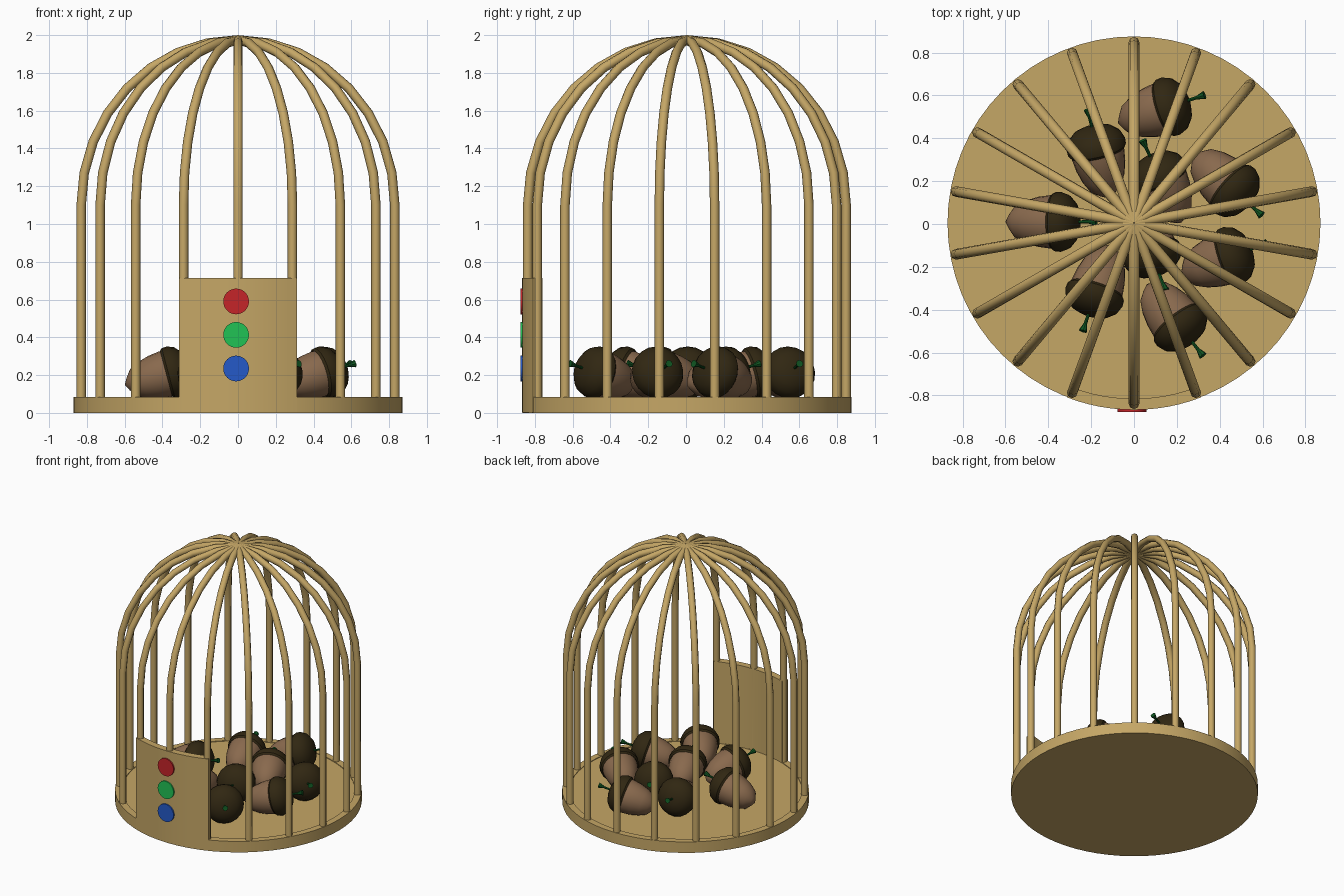
import bpy, bmesh
from math import sin, cos, pi, radians
from mathutils import Matrix, Vector

default = bpy.data.objects.get("Cube")
if default:
    bpy.data.objects.remove(default, do_unlink=True)


def material(name, rgb):
    mat = bpy.data.materials.new(name)
    mat.use_nodes = True
    mat.diffuse_color = (*rgb, 1)
    bsdf = next(n for n in mat.node_tree.nodes if n.type == 'BSDF_PRINCIPLED')
    bsdf.inputs["Base Color"].default_value = (*rgb, 1)
    bsdf.inputs["Roughness"].default_value = 0.7
    return mat


wood = material("pale wood", (0.56, 0.385, 0.133))
nut = material("nut brown", (0.25, 0.142, 0.075))
cap = material("dark cap brown", (0.03, 0.02, 0.006))
leaf = material("stem green", (0.005, 0.09, 0.015))
red = material("button red", (0.56, 0.018, 0.022))
green = material("button green", (0.015, 0.54, 0.09))
blue = material("button blue", (0.018, 0.10, 0.58))

CENTRE = Vector((0, 0.005, 0))


def revolve(name, profile, mat, steps, start=0, sweep=360, closed=False, matrix=None):
    """Spin (radius, height) points about z into a smooth-shaded object."""
    bm = bmesh.new()
    turn = Matrix.Rotation(radians(start), 3, 'Z')
    verts = [bm.verts.new(turn @ Vector((r, 0, z))) for r, z in profile]
    edges = [bm.edges.new(pair) for pair in zip(verts, verts[1:])]
    if closed:
        edges.append(bm.edges.new((verts[-1], verts[0])))
    bmesh.ops.spin(bm, geom=verts + edges, cent=(0, 0, 0), axis=(0, 0, 1),
                   angle=radians(sweep), steps=steps)
    bmesh.ops.remove_doubles(bm, verts=bm.verts, dist=1e-5)
    bmesh.ops.holes_fill(bm, edges=bm.edges, sides=0)
    bmesh.ops.recalc_face_normals(bm, faces=bm.faces)
    mesh = bpy.data.meshes.new(name)
    bm.to_mesh(mesh)
    bm.free()
    mesh.materials.append(mat)
    mesh.shade_smooth()
    mesh.set_sharp_from_angle(angle=radians(35))
    obj = bpy.data.objects.new(name, mesh)
    obj.matrix_world = matrix or Matrix.Translation(CENTRE)
    bpy.context.collection.objects.link(obj)
    return obj


# Round base with a slightly sunken floor
revolve("base", [(0, 0), (0.87, 0), (0.87, 0.085), (0.82, 0.085),
                 (0.82, 0.08), (0, 0.08)], wood, 64)

# Curved front panel, flush with the base rim
revolve("front_panel", [(0.82, 0.002), (0.872, 0.002), (0.872, 0.715), (0.82, 0.715)],
        wood, 12, start=-111, sweep=42, closed=True)

# Round buttons on the panel
for name, mat, z in (("red_button", red, 0.59), ("green_button", green, 0.413),
                     ("blue_button", blue, 0.235)):
    place = Matrix.Translation((-0.01, -0.855, z)) @ Matrix.Rotation(pi / 2, 4, 'X')
    revolve(name, [(0, 0), (0.068, 0), (0.068, 0.021), (0, 0.021)], mat, 32, matrix=place)

# Cage bars: straight uprights bending into a dome
BAR_R, SPRING, RISE, BARS, BENDS = 0.843, 1.1, 0.875, 18, 8
arch = [(BAR_R, 0.07)] + [(BAR_R * cos(i * pi / 2 / BENDS), SPRING + RISE * sin(i * pi / 2 / BENDS))
                          for i in range(BENDS + 1)]
for k in range(BARS):
    a = -pi / 2 + k * 2 * pi / BARS
    curve = bpy.data.curves.new(f"bar_{k + 1}", 'CURVE')
    curve.dimensions = '3D'
    curve.bevel_depth = 0.025
    curve.bevel_resolution = 2
    curve.use_fill_caps = True
    spline = curve.splines.new('POLY')
    spline.points.add(len(arch) - 1)
    for point, (r, z) in zip(spline.points, arch):
        point.co = (r * cos(a), r * sin(a), z, 1)
    curve.materials.append(wood)
    bar = bpy.data.objects.new(f"bar_{k + 1}", curve)
    bar.location = CENTRE
    bpy.context.collection.objects.link(bar)

# Acorns lying on the floor: pointed nut, domed cap, flared stem
NUT = [(0, 0), (0.035, 0.02), (0.075, 0.05), (0.1, 0.1), (0.117, 0.16), (0.125, 0.22), (0.12, 0.27)]
CAP = [(0.118, 0.245), (0.128, 0.228), (0.138, 0.24), (0.14, 0.268), (0.126, 0.305),
       (0.09, 0.337), (0.045, 0.352), (0, 0.356)]
STEM = [(0, 0.34), (0.007, 0.34), (0.008, 0.4), (0.02, 0.44), (0, 0.436)]
TILT = radians(75)
# Tip position and heading of each acorn
ACORNS = [(-0.075, 0.47, 18), (0.28, 0.325, -42), (0.22, -0.235, 20),
          (0.06, -0.28, -52), (-0.107, -0.096, -108), (-0.6, 0.01, 0),
          (-0.12, 0.12, 103), (0.22, 0.005, 115), (0.0, 0.09, -70)]
for k, (x, y, heading) in enumerate(ACORNS, 1):
    place = (Matrix.Translation((x, y, 0.147)) @ Matrix.Rotation(radians(heading), 4, 'Z')
             @ Matrix.Rotation(TILT, 4, 'Y'))
    revolve(f"acorn_{k}_nut", NUT, nut, 20, matrix=place)
    revolve(f"acorn_{k}_cap", CAP, cap, 20, matrix=place)
    revolve(f"acorn_{k}_stem", STEM, leaf, 8, matrix=place)
